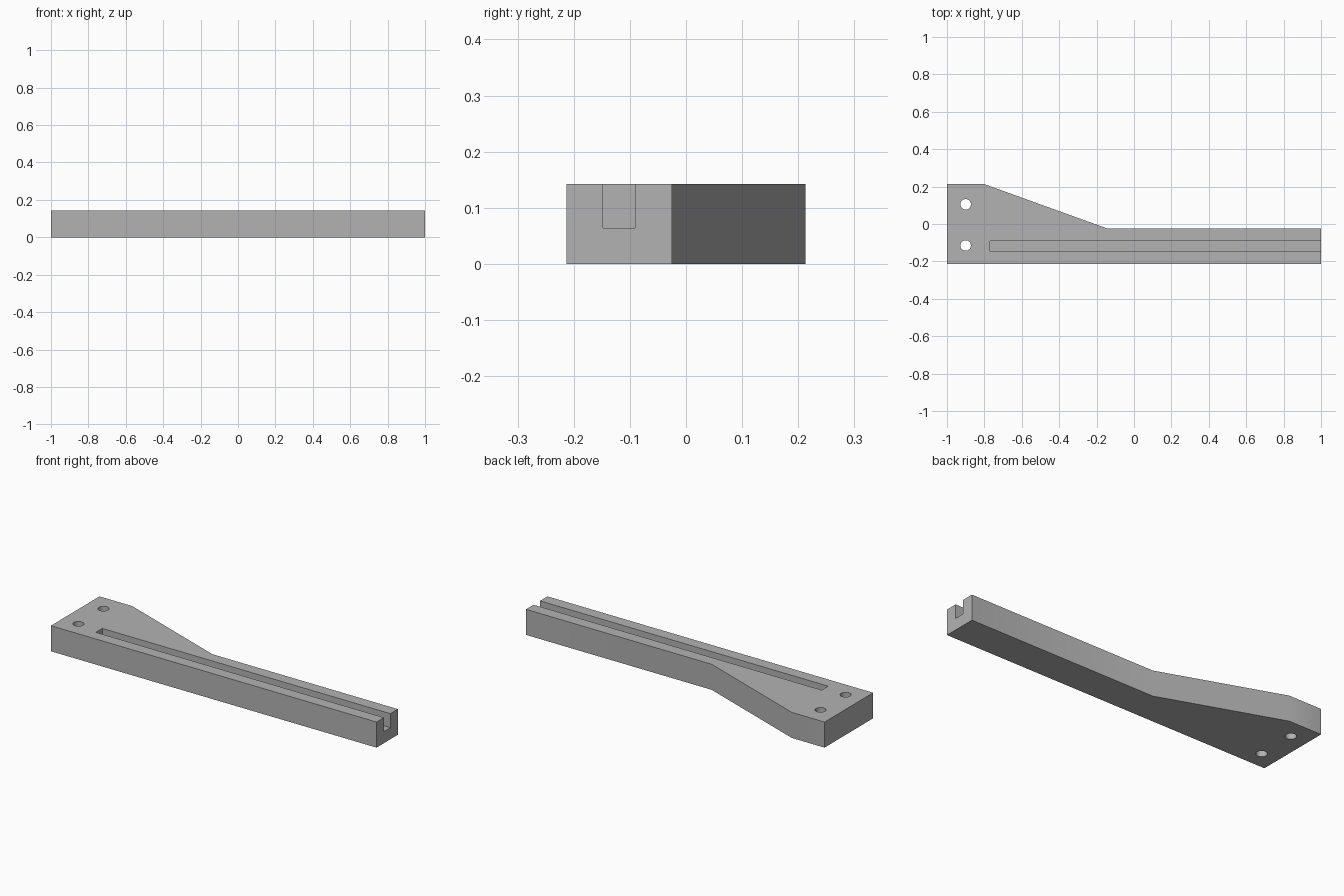
import bpy
import bmesh

if "Cube" in bpy.data.objects:
    bpy.data.objects.remove(bpy.data.objects["Cube"], do_unlink=True)

HEIGHT = 0.142

grey = bpy.data.materials.new("plain_grey")
grey.use_nodes = True
colour = (0.45, 0.45, 0.45, 1)
grey.diffuse_color = colour
grey.node_tree.nodes["Principled BSDF"].inputs["Base Color"].default_value = colour


def prism(name, outline, bottom, top):
    """Extrude a flat outline upwards into a solid."""
    bm = bmesh.new()
    face = bm.faces.new([bm.verts.new((x, y, bottom)) for x, y in outline])
    grown = bmesh.ops.extrude_face_region(bm, geom=[face])
    verts = [v for v in grown["geom"] if isinstance(v, bmesh.types.BMVert)]
    bmesh.ops.translate(bm, verts=verts, vec=(0, 0, top - bottom))
    bmesh.ops.recalc_face_normals(bm, faces=bm.faces)
    mesh = bpy.data.meshes.new(name)
    bm.to_mesh(mesh)
    bm.free()
    mesh.materials.append(grey)
    obj = bpy.data.objects.new(name, mesh)
    bpy.context.collection.objects.link(obj)
    return obj


# Arm widening into a mounting plate
arm = prism("slotted_arm", [(-1, -0.213), (1, -0.213), (1, -0.025),
                            (-0.14, -0.025), (-0.8, 0.213), (-1, 0.213)], 0, HEIGHT)

# Long groove, open at the top and at the narrow end
cutters = [prism("groove_cutter", [(-0.77, -0.148), (1.1, -0.148),
                                   (1.1, -0.091), (-0.77, -0.091)], 0.064, 0.3)]

# Two mounting holes through the plate
for y in (-0.115, 0.105):
    bpy.ops.mesh.primitive_cylinder_add(vertices=48, radius=0.028, depth=1,
                                        location=(-0.9, y, 0))
    hole = bpy.context.object
    hole.name = "hole_cutter"
    hole.data.materials.append(grey)
    cutters.append(hole)

bpy.ops.object.select_all(action="DESELECT")
arm.select_set(True)
bpy.context.view_layer.objects.active = arm
for cutter in cutters:
    cut = arm.modifiers.new("cut", "BOOLEAN")
    cut.operation = "DIFFERENCE"
    cut.solver = "EXACT"
    cut.object = cutter
    bpy.ops.object.modifier_apply(modifier=cut.name)
    bpy.data.objects.remove(cutter, do_unlink=True)

bpy.ops.object.shade_smooth_by_angle()
